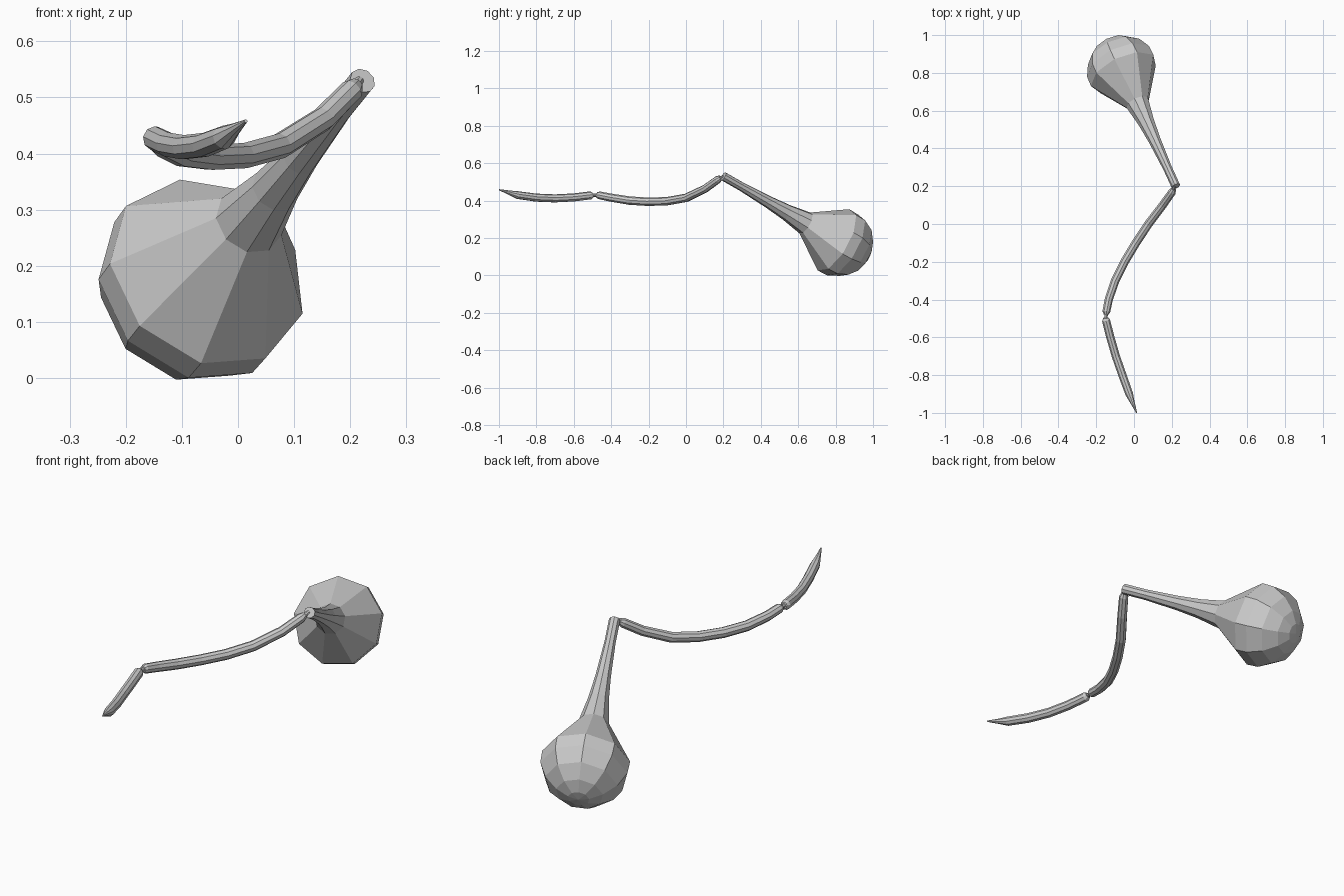
import bpy, bmesh, math
from mathutils import Vector

if "Cube" in bpy.data.objects:
    bpy.data.objects.remove(bpy.data.objects["Cube"])

SIDES = 9


def loft(name, stations, up):
    """Faceted tube through (x, y, z, radius) stations, capped at both ends."""
    bm = bmesh.new()
    pts = [Vector(s[:3]) for s in stations]
    side = Vector(up)
    rings = []
    for i, p in enumerate(pts):
        tangent = (pts[min(i + 1, len(pts) - 1)] - pts[max(i - 1, 0)]).normalized()
        side = (side - tangent * side.dot(tangent)).normalized()
        other = tangent.cross(side)
        r = stations[i][3]
        ring = []
        for k in range(SIDES):
            a = 2 * math.pi * k / SIDES
            ring.append(bm.verts.new(p + r * (math.cos(a) * side + math.sin(a) * other)))
        rings.append(ring)
    for a, b in zip(rings, rings[1:]):
        for k in range(SIDES):
            n = (k + 1) % SIDES
            bm.faces.new((a[k], a[n], b[n], b[k]))
    bm.faces.new(rings[0][::-1])
    bm.faces.new(rings[-1])
    bmesh.ops.remove_doubles(bm, verts=bm.verts, dist=0.0002)
    bmesh.ops.recalc_face_normals(bm, faces=bm.faces)
    mesh = bpy.data.meshes.new(name)
    bm.to_mesh(mesh)
    bm.free()
    obj = bpy.data.objects.new(name, mesh)
    bpy.context.collection.objects.link(obj)
    return obj


# Heavy bulb with its tapering neck: distance along axis, radius
start = Vector((0.222, 0.2, 0.53))
axis = Vector((-0.371, 0.806, -0.46)).normalized()
profile = [(0, 0.024), (0.12, 0.024), (0.3, 0.033), (0.42, 0.044), (0.545, 0.064),
           (0.745, 0.188), (0.805, 0.186), (0.87, 0.155), (0.92, 0.1),
           (0.945, 0.045), (0.95, 0.00005)]
loft("bulb_and_neck", [(*(start + axis * t), r) for t, r in profile], (-0.05, 0.074, 0.17))

# Long curved middle segment
loft("middle_segment", [
    (0.210, 0.185, 0.522, 0.014), (0.202, 0.17, 0.512, 0.021), (0.152, 0.10, 0.462, 0.022),
    (0.076, 0.0, 0.414, 0.023), (0.010, -0.1, 0.396, 0.023), (-0.050, -0.2, 0.393, 0.023),
    (-0.100, -0.3, 0.399, 0.023), (-0.134, -0.4, 0.415, 0.022), (-0.147, -0.465, 0.428, 0.021),
    (-0.148, -0.478, 0.430, 0.014)], (0, 0, 1))

# Short tapered end segment with its pointed tip
loft("tip_segment", [
    (-0.149, -0.497, 0.430, 0.014), (-0.148, -0.51, 0.427, 0.022), (-0.125, -0.6, 0.416, 0.022),
    (-0.096, -0.7, 0.411, 0.022), (-0.061, -0.8, 0.415, 0.022), (-0.025, -0.9, 0.429, 0.021),
    (-0.008, -0.945, 0.442, 0.012), (0.014, -0.999, 0.458, 0.003)], (0, 0, 1))

# Thin links joining the segments
for name, a, b in [("neck_link", (0.216, 0.205, 0.53), (0.204, 0.172, 0.514)),
                   ("tip_link", (-0.147, -0.472, 0.429), (-0.149, -0.503, 0.429))]:
    loft(name, [(*a, 0.009), (*b, 0.009)], (1, 0, 0))
